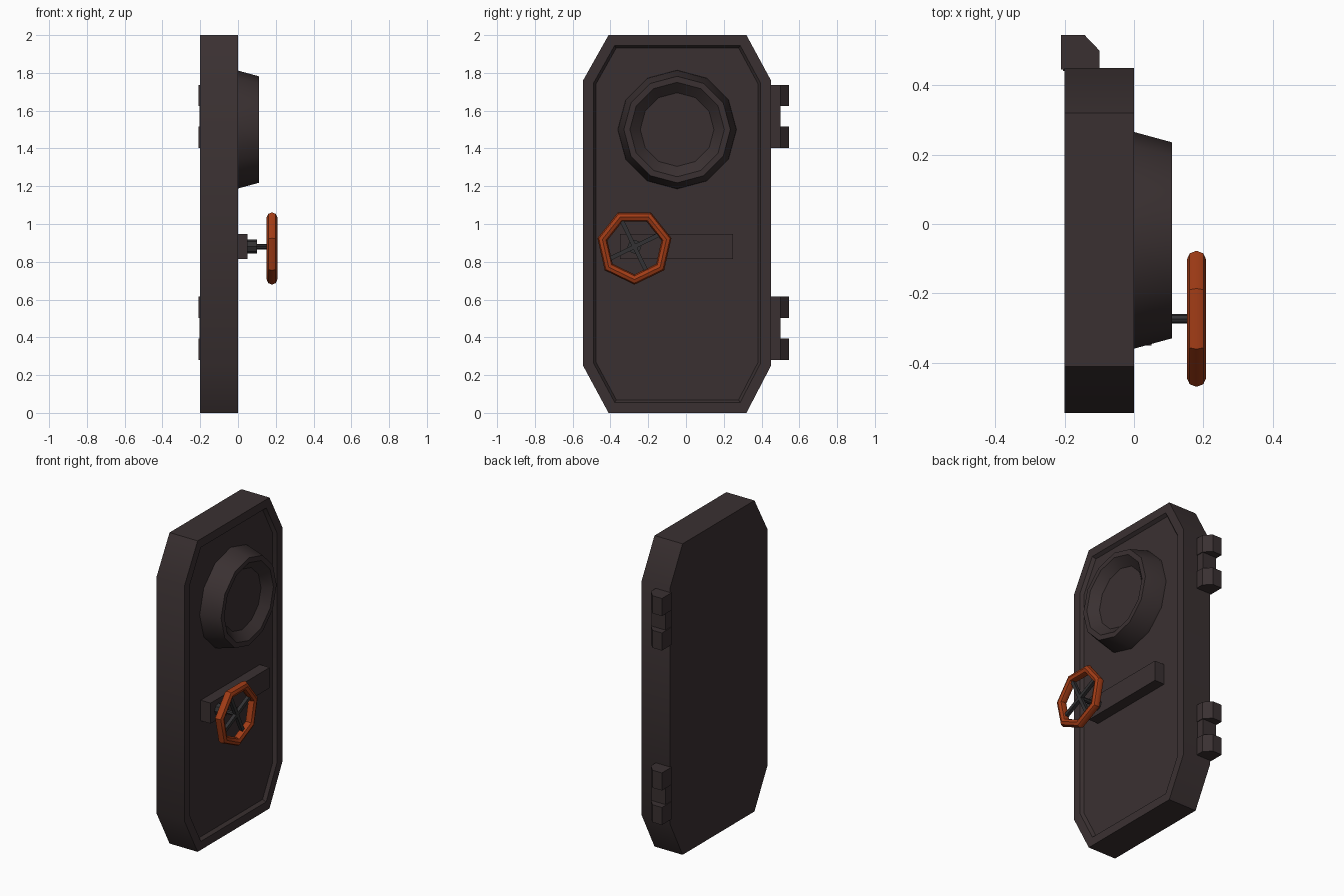
import bpy, bmesh, math
from mathutils import Vector

if "Cube" in bpy.data.objects:
    bpy.data.objects.remove(bpy.data.objects["Cube"])


def material(name, rgb):
    m = bpy.data.materials.new(name)
    m.diffuse_color = (*rgb, 1)
    m.use_nodes = True
    m.node_tree.nodes["Principled BSDF"].inputs["Base Color"].default_value = m.diffuse_color
    return m


IRON = material("dark_iron", (0.042, 0.030, 0.031))
STEEL = material("dark_steel", (0.032, 0.031, 0.033))
ORANGE = material("rust_orange", (0.36, 0.045, 0.008))


def finish(name, bm, mat, angle=40):
    bmesh.ops.recalc_face_normals(bm, faces=bm.faces[:])
    me = bpy.data.meshes.new(name)
    bm.to_mesh(me)
    bm.free()
    me.materials.append(mat)
    ob = bpy.data.objects.new(name, me)
    bpy.context.collection.objects.link(ob)
    bpy.ops.object.select_all(action='DESELECT')
    ob.select_set(True)
    bpy.context.view_layer.objects.active = ob
    bpy.ops.object.shade_smooth_by_angle(angle=math.radians(angle))
    return ob


def extrude(points, vec):
    """Extrude a closed polygon along a vector."""
    bm = bmesh.new()
    vec = Vector(vec)
    a = [bm.verts.new(p) for p in points]
    b = [bm.verts.new(Vector(p) + vec) for p in points]
    bm.faces.new(a)
    bm.faces.new(b)
    for i in range(len(a)):
        j = (i + 1) % len(a)
        bm.faces.new((a[i], a[j], b[j], b[i]))
    return bm


def revolve(profile, cy, cz, n, closed=False):
    """Spin (radius, x) points around an axis parallel to x."""
    bm = bmesh.new()
    rings = []
    for r, x in profile:
        angles = [2 * math.pi * i / n for i in range(n)]
        rings.append([bm.verts.new((x, cy + r * math.sin(t), cz - r * math.cos(t)))
                      for t in angles])
    pairs = list(zip(rings, rings[1:]))
    if closed:
        pairs.append((rings[-1], rings[0]))
    for a, b in pairs:
        for i in range(n):
            j = (i + 1) % n
            bm.faces.new((a[i], a[j], b[j], b[i]))
    if not closed:
        bm.faces.new(rings[0])
        bm.faces.new(rings[-1])
    return bm


def box(name, x, y, z, mat):
    pts = [(x[0], y[0], z[0]), (x[1], y[0], z[0]), (x[1], y[1], z[0]), (x[0], y[1], z[0])]
    return finish(name, extrude(pts, (0, 0, z[1] - z[0])), mat)


# Door slab with clipped corners and a stepped rim on its outer face
outline = [(-0.41, 0), (0.32, 0), (0.45, 0.25), (0.45, 1.76),
           (0.32, 2), (-0.41, 2), (-0.545, 1.76), (-0.545, 0.25)]
bm = extrude([(-0.2, y, z) for y, z in outline], (0.2, 0, 0))
bmesh.ops.recalc_face_normals(bm, faces=bm.faces[:])
front = max(bm.faces, key=lambda f: f.calc_center_median().x)
for width, depth in ((0.055, 0), (0.014, -0.02), (0.025, 0)):
    bmesh.ops.inset_region(bm, faces=[front], thickness=width, depth=depth,
                           use_even_offset=True)
finish("door_slab", bm, IRON)

# Porthole: tapered collar with a sunken disc
finish("porthole", revolve([(0.315, -0.025), (0.312, 0), (0.282, 0.11), (0.25, 0.11),
                            (0.195, 0.06)], -0.047, 1.5, 12), IRON)

# Lock plate and stepped hub
CY, CZ = -0.273, 0.88
box("lock_plate", (-0.025, 0.05), (-0.35, 0.25), (0.815, 0.947), IRON)
finish("hub_collar", revolve([(0.037, 0.04), (0.037, 0.1)], CY, CZ, 8), STEEL)
finish("hub_shaft", revolve([(0.014, 0.09), (0.014, 0.188)], CY, CZ, 8), STEEL)

# Seven-sided hand wheel
tube = [(0.174 + 0.027 * math.cos(k * math.pi / 4), 0.18 + 0.028 * math.sin(k * math.pi / 4))
        for k in range(8)]
finish("hand_wheel", revolve(tube, CY, CZ, 7, closed=True), ORANGE)

# Two crossed spoke bars
for k, deg in enumerate((26, 116)):
    d = Vector((0, math.cos(math.radians(deg)), math.sin(math.radians(deg))))
    side = Vector((0, -d.z, d.y)) * 0.011
    up = Vector((0.011, 0, 0))
    start = Vector((0.178, CY, CZ)) - d * 0.16
    corners = [start + side + up, start - side + up, start - side - up, start + side - up]
    finish("spoke_bar_%d" % (k + 1), extrude(corners, d * 0.32), STEEL)

# Hinges: two chamfered knuckles joined by a thinner bar
section = [(-0.21, 0.445), (-0.1, 0.445), (-0.1, 0.5), (-0.143, 0.545), (-0.21, 0.545)]
for label, z0 in (("lower", 0.28), ("upper", 1.402)):
    for k, z in enumerate((z0, z0 + 0.222)):
        finish("%s_hinge_knuckle_%d" % (label, k + 1),
               extrude([(x, y, z) for x, y in section], (0, 0, 0.113)), IRON, 30)
    box(label + "_hinge_bar", (-0.205, -0.105), (0.44, 0.5), (z0 + 0.1, z0 + 0.235), IRON)
